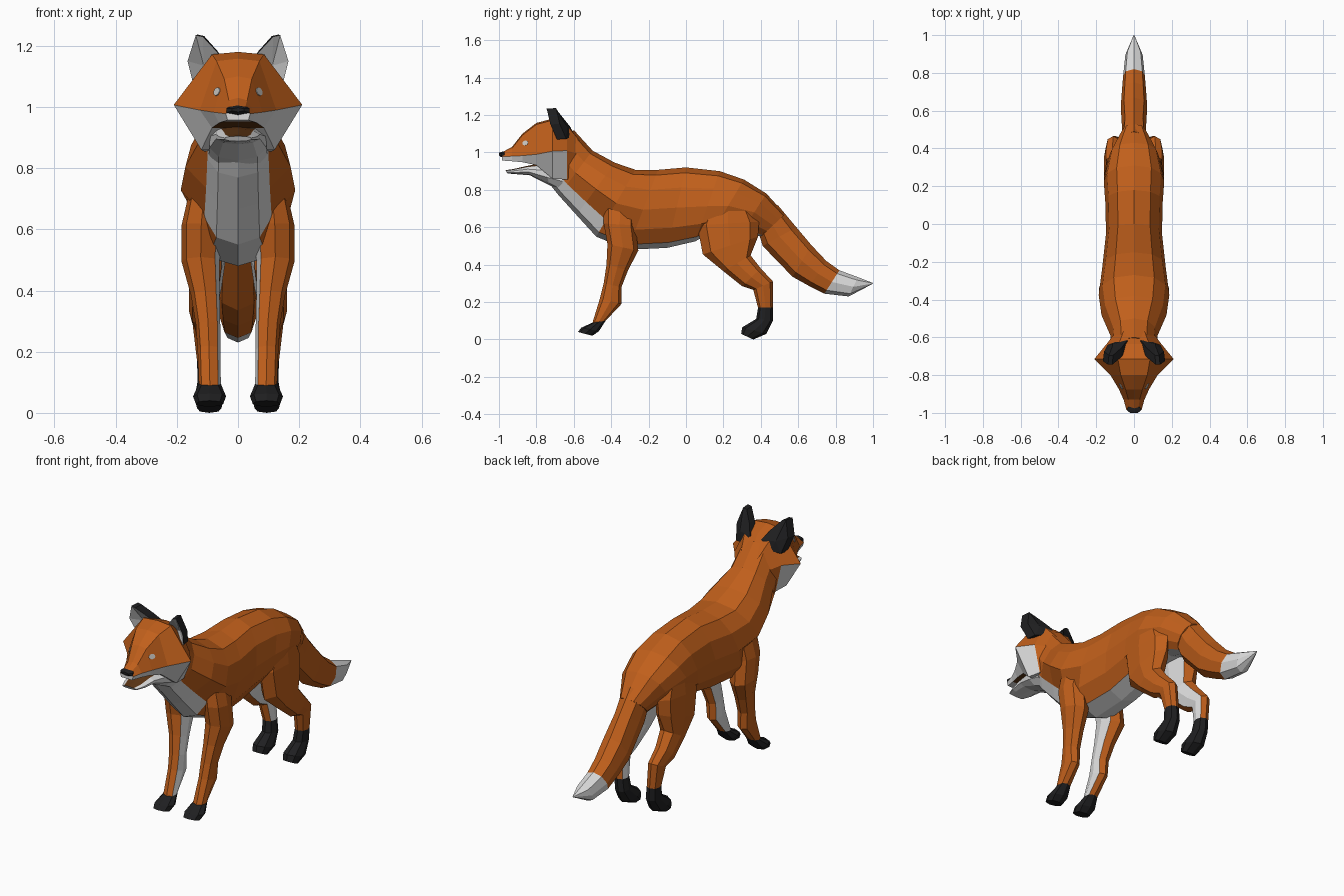
import bpy, bmesh, math
from mathutils import Vector
from mathutils.bvhtree import BVHTree

if "Cube" in bpy.data.objects:
    bpy.data.objects.remove(bpy.data.objects["Cube"])

COLOURS = {
    "orange fur": (0.53, 0.115, 0.011),
    "white fur": (0.72, 0.72, 0.72),
    "black fur": (0.014, 0.014, 0.015),
    "mouth brown": (0.11, 0.036, 0.007),
    "eye grey": (0.60, 0.58, 0.55),
}
ORANGE, WHITE, BLACK, BROWN, EYE = range(5)
MATS = []
for label, rgb in COLOURS.items():
    m = bpy.data.materials.new(label)
    m.diffuse_color = (*rgb, 1)
    m.use_nodes = True
    m.node_tree.nodes["Principled BSDF"].inputs["Base Color"].default_value = m.diffuse_color
    MATS.append(m)


def finish(name, bm, mirror=False):
    bmesh.ops.recalc_face_normals(bm, faces=bm.faces)
    me = bpy.data.meshes.new(name)
    bm.to_mesh(me)
    bm.free()
    for m in MATS:
        me.materials.append(m)
    ob = bpy.data.objects.new(name, me)
    bpy.context.collection.objects.link(ob)
    if mirror:
        ob.modifiers.new("Mirror", "MIRROR")
    return ob


def skin(name, rings, colour, mirror=False):
    """Join rings of points; colour(ring, segment, centre) picks the material."""
    bm = bmesh.new()
    vs = [[bm.verts.new(p) for p in r] for r in rings]
    n = len(rings[0])
    for i in range(len(vs) - 1):
        for k in range(n):
            j = (k + 1) % n
            f = bm.faces.new((vs[i][k], vs[i][j], vs[i + 1][j], vs[i + 1][k]))
            f.material_index = colour(i, k, f.calc_center_median())
    for i, r in ((-1, vs[0]), (len(vs) - 2, vs[-1])):
        f = bm.faces.new(r)
        f.material_index = colour(i, 0, f.calc_center_median())
    return finish(name, bm, mirror)


def ring(ty, tz, by, bz, w, cx=0.0, n=12, pinch=1.0):
    """Oval slice spanning two side-view points, w = half width; pinch narrows the underside."""
    pts = []
    for k in range(n):
        t = 2 * math.pi * k / n
        c, s = math.cos(t), math.sin(t)
        x = math.copysign(abs(s) ** 0.8, s) * w * (pinch if c < -.4 else 1)
        pts.append((cx + x, (ty + by) / 2 + c * (ty - by) / 2,
                    (tz + bz) / 2 + c * (tz - bz) / 2))
    return pts


# Torso and neck: white wedge-shaped throat and chest, white belly
torso = [
    (-.60, 1.12, -.76, .87, .115), (-.50, 1.01, -.68, .77, .125),
    (-.38, .945, -.585, .665, .172), (-.27, .907, -.48, .55, .187),
    (-.15, .907, -.31, .48, .168), (0, .92, -.10, .49, .148),
    (.18, .90, .05, .525, .152), (.31, .855, .14, .575, .16),
    (.43, .78, .30, .58, .13), (.53, .67, .40, .55, .07)]
pinches = [.95, .9, .68, .66] + [1] * 6
skin("torso", [ring(*r, pinch=p) for r, p in zip(torso, pinches)],
     lambda i, k, c: WHITE if k in (5, 6) or (i < 3 and 4 <= k <= 7) else ORANGE)

# Tail with a white tip
tail = [
    (.49, .72, .38, .60, .07), (.59, .60, .41, .50, .063),
    (.67, .505, .57, .335, .07), (.75, .42, .66, .285, .064),
    (.82, .37, .74, .245, .058), (.92, .333, .87, .23, .046),
    (1.0, .302, .995, .296, .003)]
skin("tail", [ring(*r, n=8) for r in tail],
     lambda i, k, c: WHITE if i >= 4 else ORANGE)


# Legs: white inner side, black foot
def leg(name, rows, foot):
    skin(name, [ring(*r, n=8) for r in rows],
         lambda i, k, c: BLACK if c.z < foot else WHITE if k in (5, 6) else ORANGE,
         mirror=True)


leg("front_leg", [
    (-.44, .72, -.26, .72, .05, .11), (-.44, .62, -.27, .61, .064, .12),
    (-.42, .51, -.255, .475, .062, .122), (-.425, .40, -.31, .37, .047, .107),
    (-.44, .30, -.345, .28, .040, .098), (-.46, .22, -.345, .19, .037, .095),
    (-.50, .09, -.43, .10, .036, .092), (-.56, .063, -.465, .045, .054, .093),
    (-.578, .04, -.50, .02, .045, .093)], .085)
leg("hind_leg", [
    (.12, .73, .33, .74, .045, .10), (.06, .61, .39, .63, .06, .097),
    (.09, .455, .385, .55, .06, .10), (.20, .365, .345, .45, .053, .107),
    (.30, .285, .40, .38, .045, .115), (.36, .265, .465, .31, .038, .11),
    (.385, .17, .465, .17, .034, .10), (.375, .11, .465, .10, .037, .095),
    (.30, .065, .43, .03, .048, .094), (.295, .03, .36, 0, .04, .094)], .155)


# Head: orange above the cheek line, white below, brown palate
def head_ring(y, zt, wt, zm, w, zb, wb):
    half = [(wt, zt - .008), (w, zm), (wb, zb)]
    right = [(x, y, z) for x, z in half]
    left = [(-x, y, z) for x, z in reversed(half)]
    return [(0, y, zt), *right, (0, y, zb), *left]


head_rows = [
    (-.985, 1.0, .022, .978, .04, .957, .034), (-.93, 1.03, .03, .98, .055, .953, .046),
    (-.875, 1.10, .045, .983, .08, .948, .062), (-.80, 1.158, .07, .99, .125, .932, .085),
    (-.715, 1.18, .085, 1.007, .21, .86, .12), (-.635, 1.15, .08, 1.01, .145, .855, .11),
    (-.55, 1.05, .05, .98, .08, .90, .06)]


def head_colour(i, k, c):
    if i == -1:
        return WHITE
    if k in (3, 4):
        return BROWN if 0 < i < 3 else WHITE
    return WHITE if k in (2, 5) and i < 5 else ORANGE


head = skin("head", [head_ring(*r) for r in head_rows], head_colour)

# Lower jaw, brown inside the mouth, chin running back into the throat
jaw = [(-.965, .905, -.955, .888, .045), (-.92, .912, -.91, .884, .063),
       (-.85, .928, -.835, .878, .075), (-.76, .945, -.73, .825, .097),
       (-.66, .96, -.66, .785, .10)]
skin("lower_jaw", [ring(*r, n=10) for r in jaw],
     lambda i, k, c: BROWN if i >= 0 and k in (0, 9) else WHITE)

# Nose
skin("nose", [ring(-1, .998, -1, .984, .022, n=6), ring(-.987, 1.003, -.987, .974, .042, n=6),
              ring(-.97, 1.006, -.97, .978, .036, n=6)], lambda i, k, c: BLACK)

# Ears: pale hollow front, thick black back
bm = bmesh.new()
outline = [(.035, -.665, 1.13), (.068, -.705, 1.18), (.115, -.745, 1.23), (.138, -.745, 1.235),
           (.165, -.725, 1.15), (.145, -.69, 1.07), (.09, -.67, 1.08)]
front = [bm.verts.new(p) for p in outline]
rear = [bm.verts.new((.11 + (x - .11) * .95 - .004, y + .05, z + .002)) for x, y, z in outline]
hollow = bm.verts.new((.112, -.675, 1.135))
back = bm.verts.new((.11, -.635, 1.135))
for a in range(len(outline)):
    b = (a + 1) % len(outline)
    bm.faces.new((front[a], front[b], hollow)).material_index = WHITE
    bm.faces.new((front[a], rear[a], rear[b], front[b])).material_index = BLACK
    bm.faces.new((rear[b], rear[a], back)).material_index = BLACK
finish("ear", bm, mirror=True)

# Eyes: thin plates laid on the face
tree = BVHTree.FromPolygons([v.co for v in head.data.vertices],
                            [p.vertices for p in head.data.polygons])
spot, normal, _, _ = tree.ray_cast(Vector((.068, -2, 1.05)), Vector((0, 1, 0)))
side = normal.cross(Vector((0, 0, 1))).normalized()
up = side.cross(normal)


def eye_disc(d):
    return [spot + normal * d + .018 * (side * math.cos(a) + .8 * up * math.sin(a))
            for a in (math.tau * k / 8 for k in range(8))]


skin("eye", [eye_disc(-.004), eye_disc(.003)], lambda i, k, c: EYE, mirror=True)
